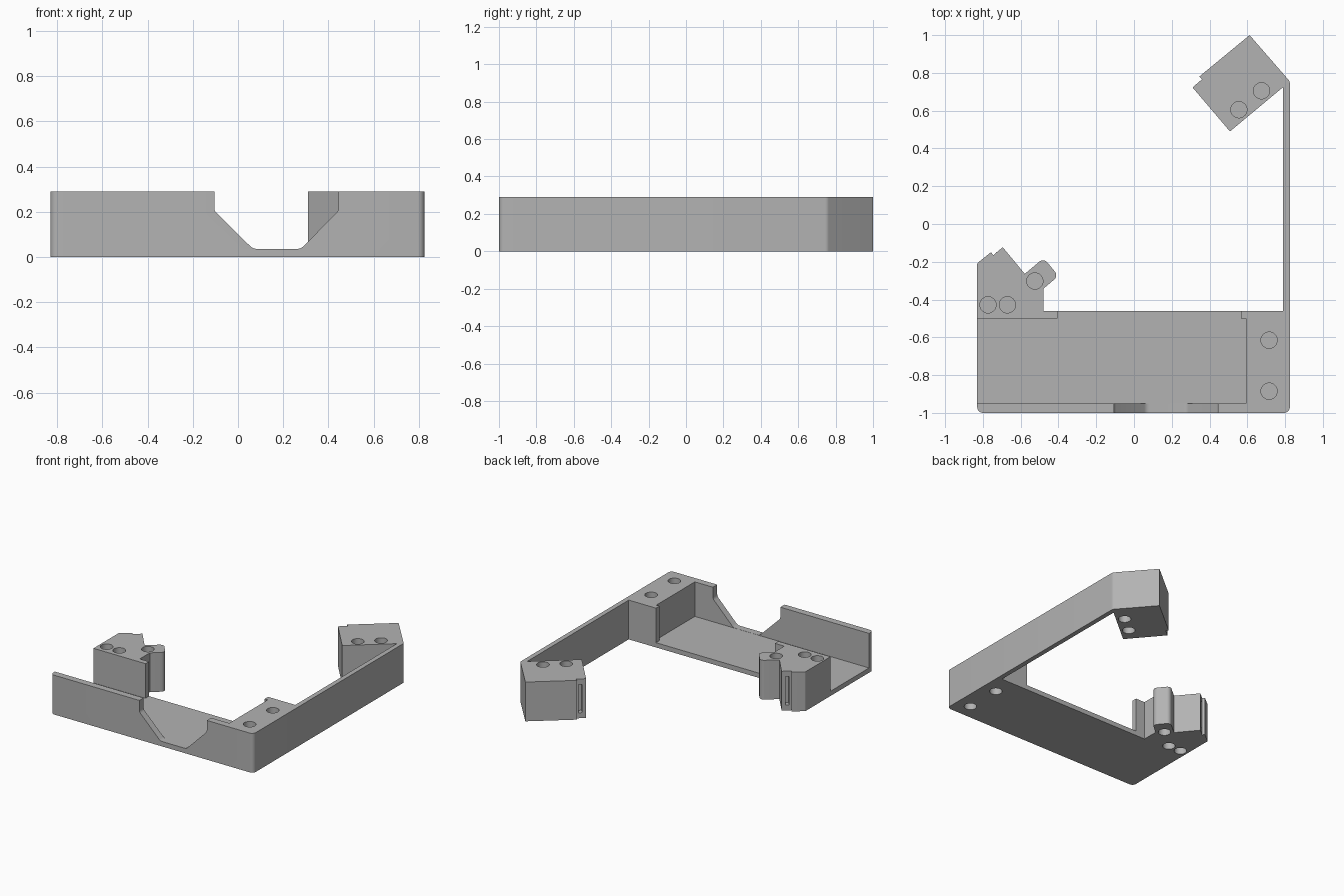
import bpy, bmesh, math
from mathutils import Vector

cube = bpy.data.objects.get("Cube")
if cube:
    bpy.data.objects.remove(cube, do_unlink=True)

HEIGHT = 0.29
FLOOR = 0.035

grey = bpy.data.materials.new("plain_grey")
grey.use_nodes = True
colour = (0.45, 0.45, 0.45, 1)
grey.diffuse_color = colour
grey.node_tree.nodes["Principled BSDF"].inputs["Base Color"].default_value = colour


def rounded(points, steps=6):
    """Outline from (x, y) corners, with an optional third value as corner radius."""
    out = []
    for i, p in enumerate(points):
        c = Vector(p[:2])
        if len(p) < 3:
            out.append(c)
            continue
        a = (Vector(points[i - 1][:2]) - c).normalized()
        b = (Vector(points[(i + 1) % len(points)][:2]) - c).normalized()
        half = a.angle(b) / 2
        centre = c + (a + b).normalized() * p[2] / math.sin(half)
        start = c + a * p[2] / math.tan(half) - centre
        end = c + b * p[2] / math.tan(half) - centre
        turn = start.angle_signed(end)
        for k in range(steps + 1):
            t = -turn * k / steps
            out.append(centre + Vector((start.x * math.cos(t) - start.y * math.sin(t),
                                        start.x * math.sin(t) + start.y * math.cos(t))))
    return out


def prism(name, outline, low, high, upright=False):
    """Extrude an outline along z, or along y when upright."""
    bm = bmesh.new()

    def place(p, d):
        return (p.x, d, p.y) if upright else (p.x, p.y, d)
    face = bm.faces.new([bm.verts.new(place(p, low)) for p in outline])
    ext = bmesh.ops.extrude_face_region(bm, geom=[face])
    move = Vector((0, high - low, 0) if upright else (0, 0, high - low))
    bmesh.ops.translate(bm, vec=move, verts=[v for v in ext["geom"] if isinstance(v, bmesh.types.BMVert)])
    bmesh.ops.recalc_face_normals(bm, faces=bm.faces)
    mesh = bpy.data.meshes.new(name)
    bm.to_mesh(mesh)
    bm.free()
    mesh.materials.append(grey)
    obj = bpy.data.objects.new(name, mesh)
    bpy.context.collection.objects.link(obj)
    return obj


# Full footprint: tray, right block, thin arm, angled end block and left post
footprint = [
    (-0.83, -1, 0.03), (0.825, -1, 0.03),
    (0.825, 0.755, 0.03), (0.612, 1.0), (0.345, 0.78), (0.361, 0.767),
    (0.31, 0.723), (0.508, 0.49), (0.79, 0.725), (0.79, -0.46),
    (-0.48, -0.46), (-0.48, -0.343), (-0.40, -0.275, 0.03), (-0.478, -0.18, 0.03),
    (-0.578, -0.264), (-0.695, -0.123), (-0.745, -0.165), (-0.757, -0.149),
    (-0.83, -0.208, 0.012),
]
frame = prism("corner_frame", rounded(footprint), 0, HEIGHT)
cutters = []

# Tray recess, open to the left and partly to the back
recess = [(-0.9, -0.95), (0.593, -0.95), (0.593, -0.5), (0.567, -0.5),
          (0.567, -0.4), (-0.405, -0.4), (-0.405, -0.5), (-0.9, -0.5)]
cutters.append(prism("tray_recess_cutter", rounded(recess), FLOOR, 0.4))

# Sloped opening in the front wall
gap = [(-0.105, 0.4), (-0.105, 0.205, 0.03), (0.066, 0.036, 0.04), (0.278, 0.036, 0.04),
       (0.445, 0.205, 0.03), (0.445, 0.4)]
cutters.append(prism("front_gap_cutter", rounded(gap), -1.1, -0.94, upright=True))

# Round blind sockets in top and bottom
sockets = [(0.715, -0.885), (0.715, -0.615), (0.555, 0.605), (0.675, 0.705),
           (-0.525, -0.302), (-0.67, -0.428), (-0.773, -0.428)]
SIDES = 32
for x, y in sockets:
    ring = [Vector((x + 0.043 * math.cos(math.tau * k / SIDES),
                    y + 0.043 * math.sin(math.tau * k / SIDES))) for k in range(SIDES)]
    cutters.append(prism("socket_cutter", ring, -0.1, 0.08))
    cutters.append(prism("socket_cutter", ring, HEIGHT - 0.08, 0.4))

# Upright slots in the narrow stepped ends of the two angled blocks
for start, end in [((0.361, 0.767), (0.31, 0.723)), ((-0.745, -0.165), (-0.695, -0.123))]:
    a, b = Vector(start), Vector(end)
    along = (b - a).normalized()
    inward = Vector((0.65, -0.76))
    mid = a + along * 0.028
    slot = [mid + along * s + inward * d for s, d in
            ((-0.013, -0.03), (0.013, -0.03), (0.013, 0.04), (-0.013, 0.04))]
    cutters.append(prism("slot_cutter", slot, 0.04, 0.25))

# Cut everything and keep only the finished frame
for c in cutters:
    mod = frame.modifiers.new("cut", "BOOLEAN")
    mod.operation = "DIFFERENCE"
    mod.solver = "EXACT"
    mod.object = c
    c.hide_render = True
bpy.context.view_layer.update()
depsgraph = bpy.context.evaluated_depsgraph_get()
finished = bpy.data.meshes.new_from_object(frame.evaluated_get(depsgraph))
frame.modifiers.clear()
frame.data = finished
for c in cutters:
    bpy.data.objects.remove(c, do_unlink=True)

bpy.ops.object.select_all(action="DESELECT")
frame.select_set(True)
bpy.context.view_layer.objects.active = frame
bpy.ops.object.shade_smooth_by_angle(angle=math.radians(30))
